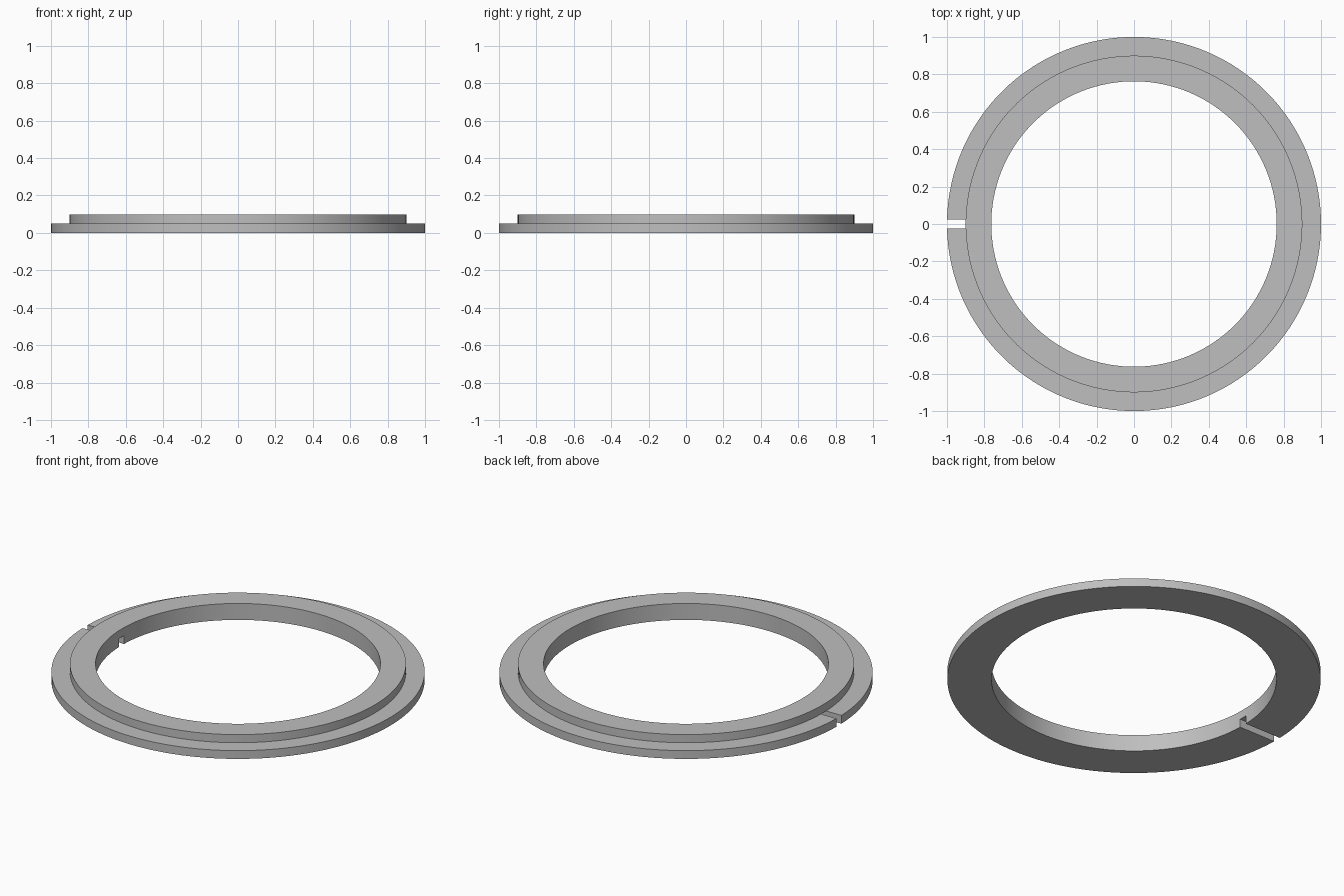
import bpy, bmesh, math

if "Cube" in bpy.data.objects:
    bpy.data.objects.remove(bpy.data.objects["Cube"])

R_IN, R_COLLAR, R_OUT = 0.763, 0.9, 1.0
Z_STEP, Z_TOP = 0.049, 0.097
SLOT = 0.024          # half width of the slot
N = 128               # segments around the ring

# Stepped cross-section (radius, height)
profile = [(R_IN, 0), (R_OUT, 0), (R_OUT, Z_STEP), (R_COLLAR, Z_STEP),
           (R_COLLAR, Z_TOP), (R_IN, Z_TOP), (R_IN, Z_STEP)]

bm = bmesh.new()


def column(i):
    """Cross-section i; the first and last lie on the parallel slot walls."""
    verts = []
    for r, z in profile:
        gap = math.asin(SLOT / r)
        a = -math.pi + gap + i * (2 * math.pi - 2 * gap) / N
        verts.append(bm.verts.new((r * math.cos(a), r * math.sin(a), z)))
    return verts


cols = [column(i) for i in range(N + 1)]

# Flange and collar surfaces
for a, b in zip(cols, cols[1:]):
    for j in range(7):
        k = (j + 1) % 7
        bm.faces.new((a[j], b[j], b[k], a[k]))

# Collar bridging over the slot, with the slot ceiling
first, last = cols[0], cols[-1]
for j, k in ((3, 4), (4, 5), (5, 6), (6, 3)):
    bm.faces.new((last[j], first[j], first[k], last[k]))

# Slot walls
for c in (first, last):
    bm.faces.new([c[j] for j in (0, 1, 2, 3, 6)])

bmesh.ops.recalc_face_normals(bm, faces=bm.faces)
mesh = bpy.data.meshes.new("slotted_ring")
bm.to_mesh(mesh)
bm.free()

ring = bpy.data.objects.new("slotted_ring", mesh)
bpy.context.collection.objects.link(ring)
grey = bpy.data.materials.new("light grey")
grey.diffuse_color = (0.52, 0.52, 0.52, 1)
grey.use_nodes = True
grey.node_tree.nodes["Principled BSDF"].inputs["Base Color"].default_value = grey.diffuse_color
mesh.materials.append(grey)

# Smooth round walls with sharp rims
bpy.context.view_layer.objects.active = ring
ring.select_set(True)
bpy.ops.object.shade_smooth_by_angle(angle=math.radians(30))
